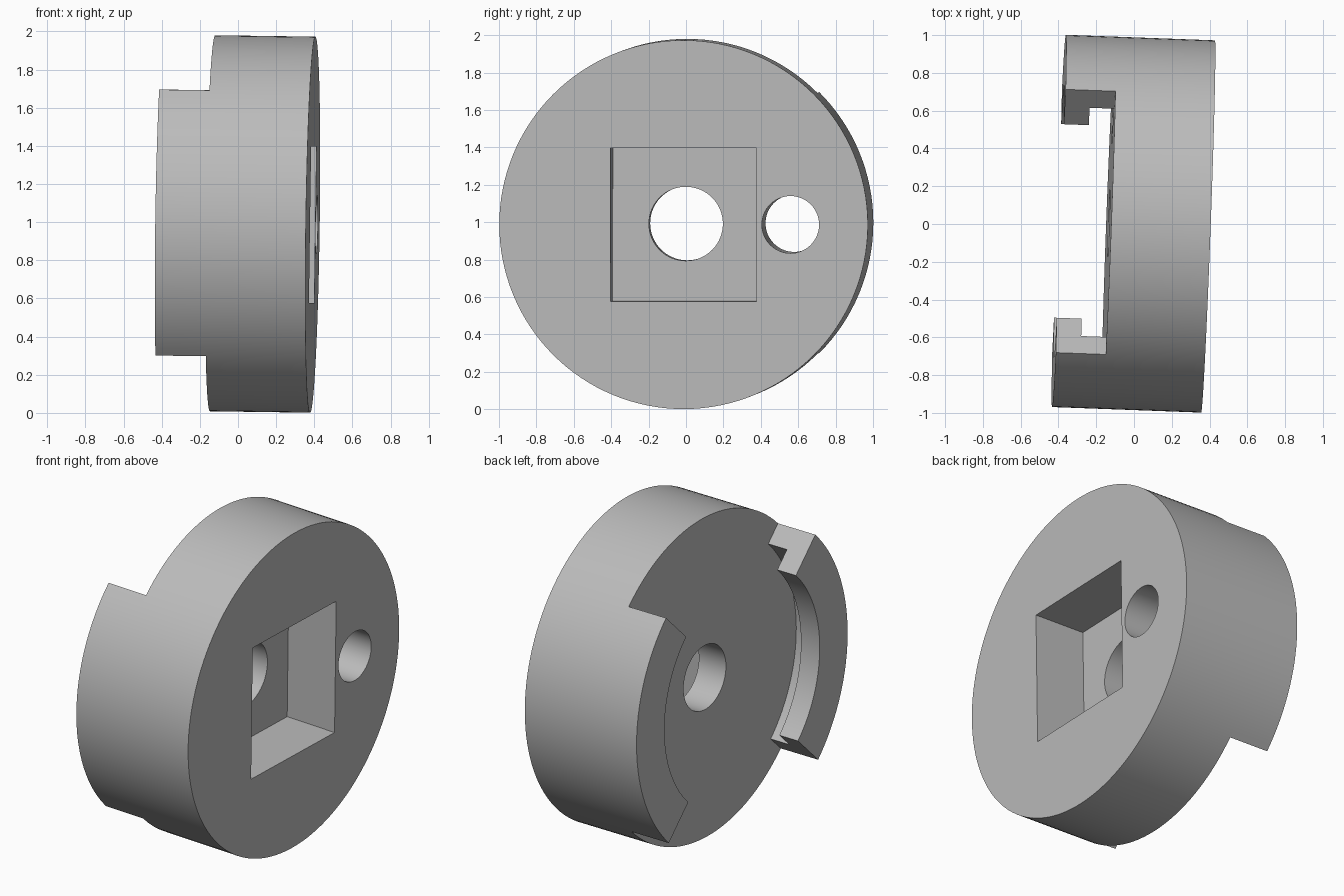
import bpy
import bmesh
import math
from mathutils import Matrix, Vector

cube = bpy.data.objects.get("Cube")
if cube:
    bpy.data.objects.remove(cube, do_unlink=True)

RADIUS = 0.986
THICK = 0.526
SEGMENTS = 128

# Slightly tilted frame: local z is the disc axis, local x points to the back
axis = Vector((1, -0.037, -0.014)).normalized()
up = (Vector((0, 0, 1)) - axis * axis.z).normalized()
side = up.cross(axis)
frame = Matrix((side, up, axis)).transposed().to_4x4()
frame.translation = (0.392, -0.013, 0.987)

grey = bpy.data.materials.new("plain grey")
grey.use_nodes = True
colour = (0.5, 0.5, 0.5, 1)
grey.diffuse_color = colour
grey.node_tree.nodes["Principled BSDF"].inputs["Base Color"].default_value = colour


def add_object(name, bm):
    bmesh.ops.recalc_face_normals(bm, faces=bm.faces)
    mesh = bpy.data.meshes.new(name)
    bm.to_mesh(mesh)
    bm.free()
    mesh.materials.append(grey)
    obj = bpy.data.objects.new(name, mesh)
    obj.matrix_world = frame
    bpy.context.collection.objects.link(obj)
    return obj


def select_only(obj):
    bpy.ops.object.select_all(action="DESELECT")
    obj.select_set(True)
    bpy.context.view_layer.objects.active = obj


def cylinder(name, radius, bottom, top, x=0, segments=SEGMENTS):
    bm = bmesh.new()
    bmesh.ops.create_cone(
        bm, cap_ends=True, segments=segments, radius1=radius, radius2=radius,
        depth=top - bottom, matrix=Matrix.Translation((x, 0, (top + bottom) / 2)))
    return add_object(name, bm)


def box(name, width, height, bottom, top):
    bm = bmesh.new()
    place = Matrix.Translation((0, 0, (top + bottom) / 2))
    bmesh.ops.create_cube(bm, size=1, matrix=place @ Matrix.Diagonal((width, height, top - bottom, 1)))
    return add_object(name, bm)


def cut(target, cutter):
    mod = target.modifiers.new("cut", "BOOLEAN")
    mod.operation = "DIFFERENCE"
    mod.solver = "EXACT"
    mod.object = cutter
    select_only(target)
    bpy.ops.object.modifier_apply(modifier=mod.name)
    bpy.data.objects.remove(cutter, do_unlink=True)


def arc_sweep(name, profile, centre_angle, span, steps):
    """Sweep a closed (radius, height) profile around the disc axis."""
    bm = bmesh.new()
    rings = []
    for i in range(steps + 1):
        a = centre_angle + span * (i / steps - 0.5)
        rings.append([bm.verts.new((r * math.cos(a), r * math.sin(a), h)) for r, h in profile])
    n = len(profile)
    for r0, r1 in zip(rings, rings[1:]):
        for j in range(n):
            k = (j + 1) % n
            bm.faces.new((r0[j], r0[k], r1[k], r1[j]))
    bm.faces.new(rings[0])
    bm.faces.new(rings[-1])
    return add_object(name, bm)


# Disc with a square pocket, a centre bore and an off-centre bore
body = cylinder("disc_body", RADIUS, -THICK, 0)
cut(body, box("pocket_cutter", 0.78, 0.82, -0.335, 0.1))
cut(body, cylinder("centre_cutter", 0.198, -1, 0.1, segments=64))
cut(body, cylinder("side_cutter", 0.153, -1, 0.1, x=0.572, segments=64))

# Two quarter-circle hooked jaws, each a wall with an inward lip
LIP, END = -THICK - 0.132, -THICK - 0.264
jaw_profile = [(RADIUS, -THICK), (RADIUS, END), (0.725, END),
               (0.725, LIP), (0.855, LIP), (0.855, -THICK)]
jaws = [arc_sweep(name, jaw_profile, angle, math.pi / 2, SEGMENTS // 4)
        for name, angle in (("back_jaw", 0), ("front_jaw", math.pi))]

for part in [body] + jaws:
    select_only(part)
    bpy.ops.object.shade_smooth_by_angle(angle=math.radians(30))
